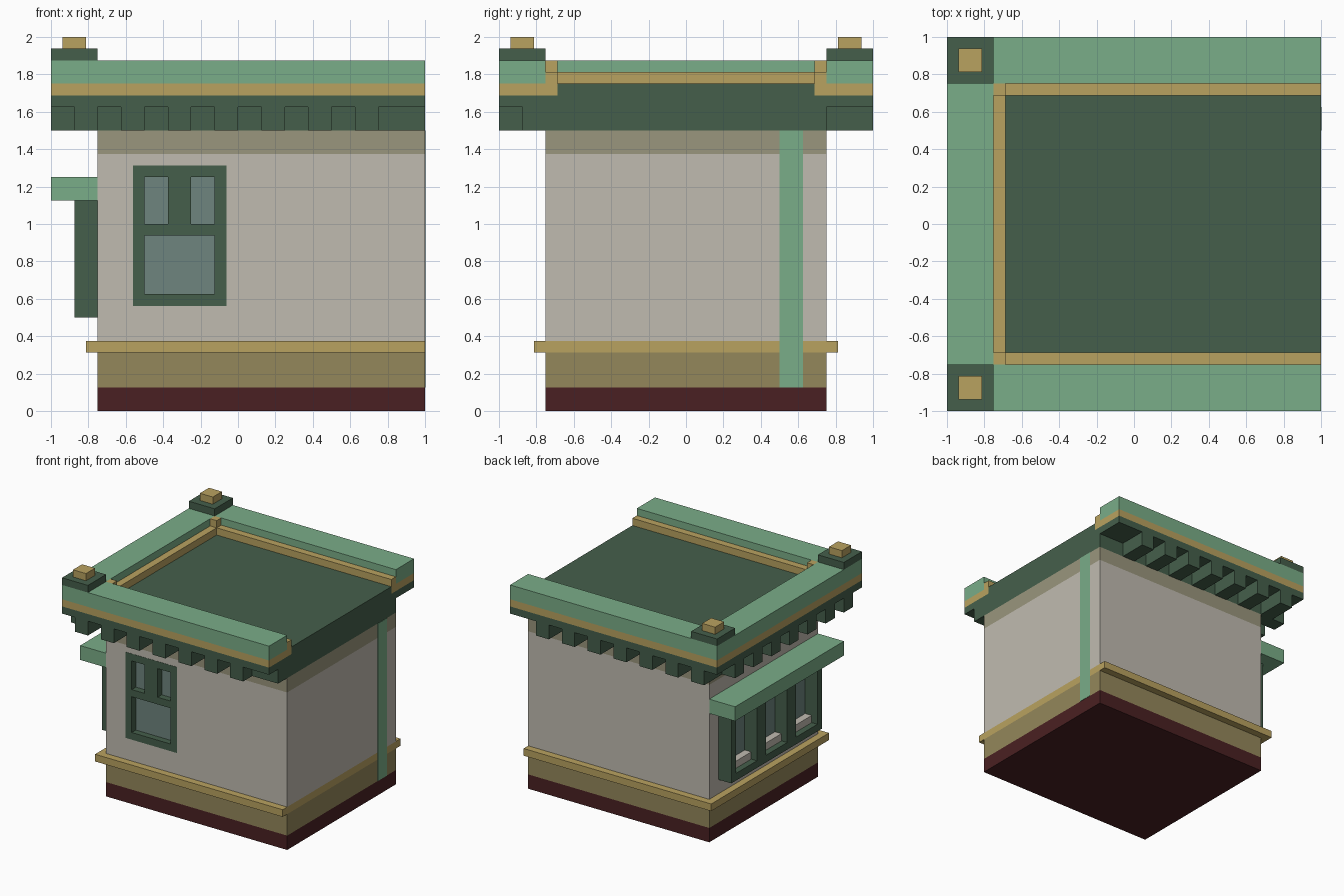
import bpy, bmesh

old = bpy.data.objects.get("Cube")
if old:
    bpy.data.objects.remove(old, do_unlink=True)


def material(name, hex_code):
    """Flat material from an sRGB hex colour."""
    def lin(c):
        return c / 12.92 if c <= 0.04045 else ((c + 0.055) / 1.055) ** 2.4
    col = [lin(int(hex_code[i:i + 2], 16) / 255) for i in (0, 2, 4)] + [1.0]
    m = bpy.data.materials.new(name)
    m.diffuse_color = col
    m.use_nodes = True
    bsdf = m.node_tree.nodes["Principled BSDF"]
    bsdf.inputs["Base Color"].default_value = col
    bsdf.inputs["Roughness"].default_value = 0.9
    return m


LIGHT = material("light green", "7AAD88")
DARK = material("dark green", "455F4B")
GOLD = material("gold", "B9A260")
WALL = material("warm grey", "C0BBB0")
BAND = material("olive grey", "9A967D")
TAN = material("dark tan", "94875B")
MAROON = material("maroon", "4A2022")
GLASS = material("glass", "6E857E")


def boxes(name, mat, *spans):
    """One object made of boxes, each (x0, x1, y0, y1, z0, z1)."""
    bm = bmesh.new()
    for x0, x1, y0, y1, z0, z1 in spans:
        for v in bmesh.ops.create_cube(bm, size=1)["verts"]:
            v.co = (x1 if v.co.x > 0 else x0,
                    y1 if v.co.y > 0 else y0,
                    z1 if v.co.z > 0 else z0)
    me = bpy.data.meshes.new(name)
    bm.to_mesh(me)
    bm.free()
    me.materials.append(mat)
    ob = bpy.data.objects.new(name, me)
    bpy.context.collection.objects.link(ob)
    return ob


def cut(ob, *spans):
    """Subtract boxes from an object and discard the cutter."""
    cutter = boxes("cutter", ob.data.materials[0], *spans)
    cutter.hide_render = True
    mod = ob.modifiers.new("openings", "BOOLEAN")
    mod.operation = "DIFFERENCE"
    mod.solver = "EXACT"
    mod.object = cutter
    bpy.context.view_layer.objects.active = ob
    bpy.ops.object.modifier_apply(modifier=mod.name)
    bpy.data.objects.remove(cutter, do_unlink=True)


def both(x0, x1, y0, y1, z0, z1):
    """A box on the back side and its mirror on the front side."""
    return (x0, x1, y0, y1, z0, z1), (x0, x1, -y1, -y0, z0, z1)


# Body, stacked from the ground up
boxes("plinth", MAROON, (-.75, 1, -.75, .75, 0, .125))
boxes("lower_wall", TAN, (-.75, 1, -.75, .75, .125, .3125))
boxes("wall_trim", GOLD, (-.8125, 1, -.8125, .8125, .3125, .375))
wall = boxes("wall", WALL, (-.75, 1, -.75, .75, .375, 1.375))
cut(wall, (-.5625, -.0625, -.8, -.6875, .5625, 1.3125))
boxes("upper_band", BAND, (-.75, 1, -.75, .75, 1.375, 1.5))
boxes("wall_stripe", LIGHT, (.996, 1.003, .5, .625, .125, 1.5))

# Front window: two small panes over a wide one
panes = [(-.5, -.375, 1, 1.25), (-.25, -.125, 1, 1.25), (-.5, -.125, .625, .9375)]
frame = boxes("front_window_frame", DARK, (-.5625, -.0625, -.752, -.6875, .5625, 1.3125))
cut(frame, *[(a, b, -.8, -.6, c, d) for a, b, c, d in panes])
boxes("front_window_glass", GLASS, *[(a, b, -.695, -.6875, c, d) for a, b, c, d in panes])

# Side window bay with three openings, sills and an awning
openings = [(c - .146, c + .146) for c in (-.417, 0, .417)]
bay = boxes("side_window_frame", DARK, (-.875, -.75, -.625, .625, .5, 1.125))
cut(bay, *[(-.9, -.7, a, b, .5625, 1.0625) for a, b in openings])
boxes("side_window_glass", GLASS, *[(-.757, -.75, a, b, .5625, 1.0625) for a, b in openings])
boxes("side_window_sills", WALL, *[(-.82, -.757, a, b, .5625, .625) for a, b in openings])
boxes("awning", LIGHT, (-1, -.75, -.75, .75, 1.125, 1.25))

# Cornice: core, overhanging slab and rows of dentils
boxes("roof_core", DARK, (-.75, 1, -.75, .75, 1.5, 1.625),
      (-.6875, 1, -.6875, .6875, 1.6875, 1.75))
boxes("cornice_slab", DARK, (-1, 1, -1, 1, 1.625, 1.6875))
dentils = [(.75, 1, -.875, -.75, 1.5, 1.625)]
for k in range(7):
    a = -.875 + .25 * k
    dentils += both(a, a + .125, .75, 1, 1.5, 1.625)
    dentils.append((-1, -.75, a, a + .125, 1.5, 1.625))
boxes("dentils", DARK, *dentils)

# Parapet on three sides, open at the +x end
boxes("parapet_gold_band", GOLD, (-1, -.6875, -.6875, .6875, 1.6875, 1.75),
      *both(-1, 1, .6875, 1, 1.6875, 1.75))
boxes("parapet_cap", LIGHT, (-1, -.75, -.75, .75, 1.75, 1.875),
      *both(-1, 1, .75, 1, 1.75, 1.875))
boxes("inner_ledge", GOLD, (-.75, -.6875, -.6875, .6875, 1.75, 1.8125),
      *both(-.6875, 1, .6875, .75, 1.75, 1.8125))
boxes("inner_corner_posts", GOLD, *both(-.75, -.6875, .6875, .75, 1.75, 1.875))

# Corner blocks with small finials
boxes("corner_blocks", DARK, *both(-1, -.75, .75, 1, 1.875, 1.9375))
boxes("corner_finials", GOLD, *both(-.9375, -.8125, .8125, .9375, 1.9375, 2))
